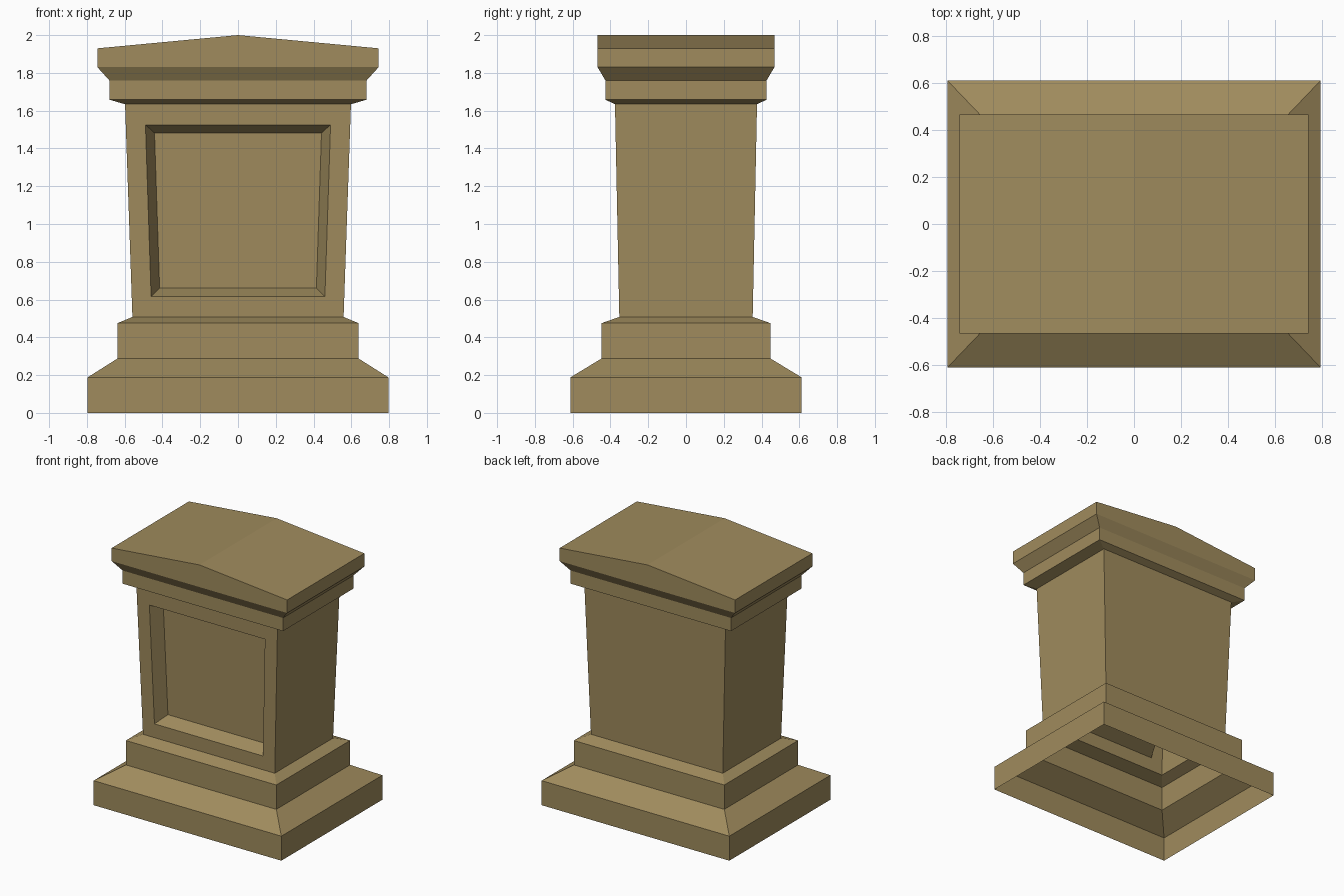
import bpy
import bmesh

if "Cube" in bpy.data.objects:
    bpy.data.objects.remove(bpy.data.objects["Cube"])

stone = bpy.data.materials.new("tan_stone")
stone.diffuse_color = (0.35, 0.26, 0.11, 1)
stone.use_nodes = True
stone.node_tree.nodes["Principled BSDF"].inputs["Base Color"].default_value = stone.diffuse_color


def ring(bm, hx, hy, z):
    """Rectangle of four corners, counter-clockwise seen from above."""
    return [bm.verts.new((sx * hx, sy * hy, z))
            for sx, sy in ((-1, -1), (1, -1), (1, 1), (-1, 1))]


def bridge(bm, a, b, sides=range(4)):
    """Join two four-corner loops with quads."""
    for i in sides:
        j = (i + 1) % 4
        bm.faces.new((a[i], a[j], b[j], b[i]))


def stack(bm, profile):
    """Stack rectangles (half x, half y, z) into a moulding; return the rings."""
    rings = [ring(bm, *p) for p in profile]
    for a, b in zip(rings, rings[1:]):
        bridge(bm, a, b)
    return rings


def finish(bm, name):
    mesh = bpy.data.meshes.new(name)
    bm.to_mesh(mesh)
    bm.free()
    mesh.materials.append(stone)
    obj = bpy.data.objects.new(name, mesh)
    bpy.context.collection.objects.link(obj)


shaft_low, shaft_high = (0.559, 0.353, 0.508), (0.598, 0.376, 1.634)

# Stepped base, open underneath
bm = bmesh.new()
stack(bm, [(0.796, 0.612, 0), (0.796, 0.612, 0.188), (0.638, 0.447, 0.288),
           (0.638, 0.447, 0.475), shaft_low])
finish(bm, "base")

# Tapered shaft: three plain sides and a front with a sunken panel
bm = bmesh.new()
low, high = ring(bm, *shaft_low), ring(bm, *shaft_high)
bridge(bm, low, high, (1, 2, 3))


def panel_loop(x_low, z_low, x_high, z_high, depth):
    """Loop parallel to the leaning front face, pushed in by depth."""
    def front_y(z):
        t = (z - shaft_low[2]) / (shaft_high[2] - shaft_low[2])
        return depth - shaft_low[1] - t * (shaft_high[1] - shaft_low[1])
    return [bm.verts.new((x, front_y(z), z)) for x, z in
            ((-x_low, z_low), (x_low, z_low), (x_high, z_high), (-x_high, z_high))]


outer = panel_loop(0.46, 0.615, 0.49, 1.525, 0)
inner = panel_loop(0.415, 0.66, 0.442, 1.482, 0.10)
bridge(bm, [low[0], low[1], high[1], high[0]], outer)
bridge(bm, outer, inner)
bm.faces.new(inner)
finish(bm, "shaft")

# Flared cap with a shallow gabled top
bm = bmesh.new()
rings = stack(bm, [shaft_high, (0.68, 0.426, 1.658), (0.68, 0.426, 1.759),
                   (0.744, 0.468, 1.83)])
eave = ring(bm, 0.744, 0.468, 1.93)
under = rings[-1]
bridge(bm, under, eave, (1, 3))
front = bm.verts.new((0, -0.468, 2))
back = bm.verts.new((0, 0.468, 2))
bm.faces.new((under[0], under[1], eave[1], front, eave[0]))
bm.faces.new((under[2], under[3], eave[3], back, eave[2]))
bm.faces.new((eave[0], front, back, eave[3]))
bm.faces.new((front, eave[1], eave[2], back))
finish(bm, "cap")
